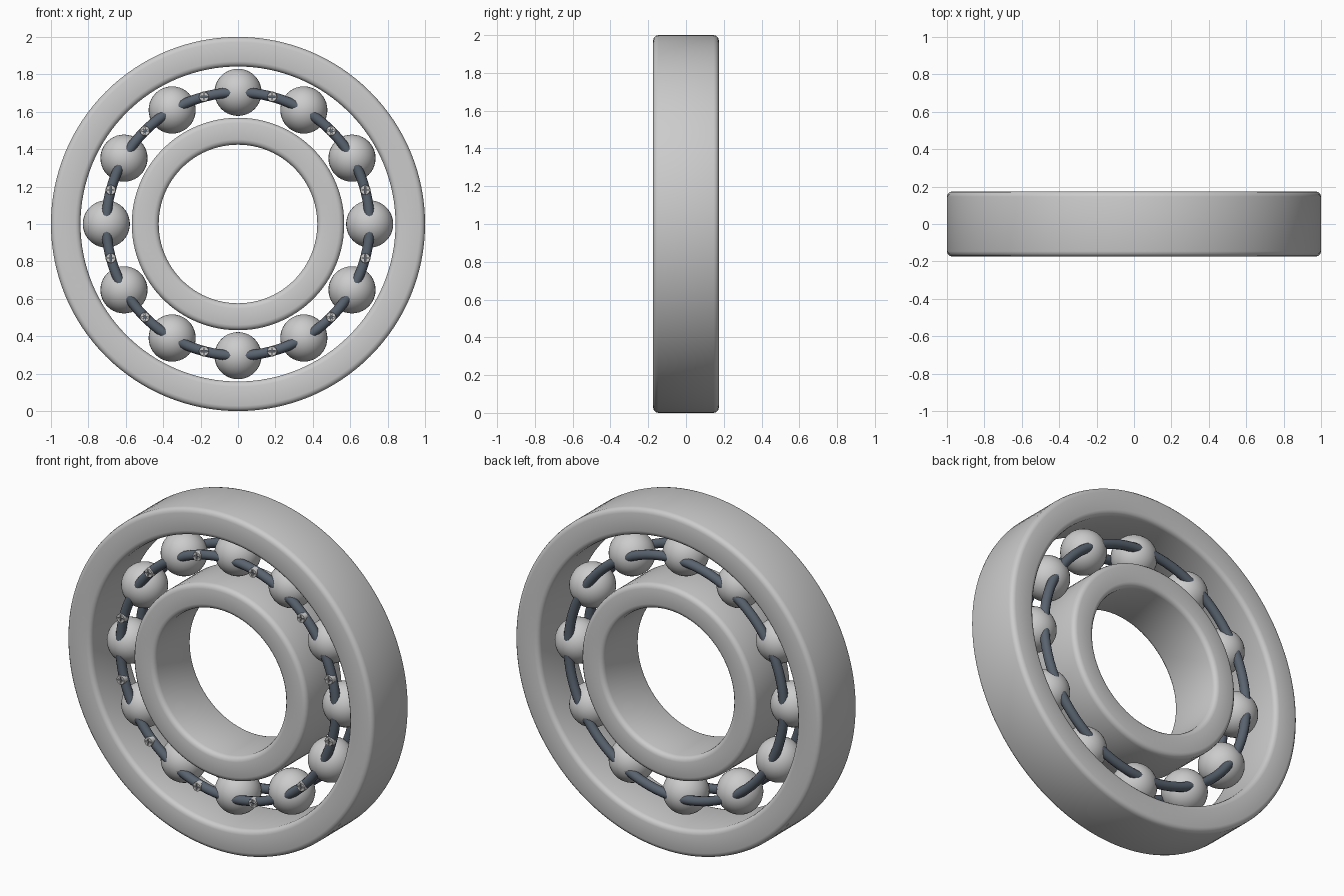
import bpy, bmesh, math
from mathutils import Matrix, Vector

if "Cube" in bpy.data.objects:
    bpy.data.objects.remove(bpy.data.objects["Cube"])

CZ = 1.0            # bearing axis height
PITCH = 0.704       # ball circle radius
COUNT = 12
HALF = 0.174        # half width of the rings


def finish(name, bm, smooth=40, mat=None):
    bmesh.ops.recalc_face_normals(bm, faces=bm.faces)
    me = bpy.data.meshes.new(name)
    bm.to_mesh(me)
    bm.free()
    ob = bpy.data.objects.new(name, me)
    bpy.context.collection.objects.link(ob)
    if mat:
        me.materials.append(mat)
    bpy.ops.object.select_all(action='DESELECT')
    ob.select_set(True)
    bpy.context.view_layer.objects.active = ob
    bpy.ops.object.shade_smooth_by_angle(angle=math.radians(smooth))
    return ob


def lathe(name, profile, steps, mat=None):
    """Spin a closed (radius, y) profile round the bearing axis."""
    bm = bmesh.new()
    rows = []
    for i in range(steps):
        a = 2 * math.pi * i / steps
        rows.append([bm.verts.new((r * math.sin(a), y, CZ + r * math.cos(a)))
                     for r, y in profile])
    n = len(profile)
    for i in range(steps):
        p, q = rows[i], rows[(i + 1) % steps]
        for j in range(n):
            k = (j + 1) % n
            bm.faces.new((p[j], p[k], q[k], q[j]))
    return finish(name, bm, 40, mat)


def race_profile(r0, r1, c=0.028, seg=3):
    """Rectangle with rounded corners."""
    pts = []
    for cr, cy, start in ((r1 - c, HALF - c, 0), (r0 + c, HALF - c, 90),
                          (r0 + c, c - HALF, 180), (r1 - c, c - HALF, 270)):
        for s in range(seg + 1):
            a = math.radians(start + 90 * s / seg)
            pts.append((cr + c * math.cos(a), cy + c * math.sin(a)))
    return pts


def on_pitch(angle, y=0.0):
    return Vector((PITCH * math.sin(angle), y, CZ + PITCH * math.cos(angle)))


dark = bpy.data.materials.new("dark_cage")
dark.diffuse_color = (0.10, 0.125, 0.16, 1)
dark.use_nodes = True
dark.node_tree.nodes["Principled BSDF"].inputs["Base Color"].default_value = dark.diffuse_color

# Races
lathe("outer_race", race_profile(0.842, 1.0), 128)
lathe("inner_race", race_profile(0.424, 0.568), 96)

# Balls
for i in range(COUNT):
    bm = bmesh.new()
    bmesh.ops.create_uvsphere(bm, u_segments=32, v_segments=20, radius=0.126)
    bm.transform(Matrix.Translation(on_pitch(2 * math.pi * i / COUNT)))
    finish(f"ball_{i + 1}", bm, 60)

# Cage rings, one on each side of the balls
for label, side in (("front", -1), ("back", 1)):
    ring = [(PITCH + 0.027 * math.cos(t), side * 0.092 + 0.027 * math.sin(t))
            for t in (2 * math.pi * k / 12 for k in range(12))]
    lathe(f"cage_{label}", ring, 96, dark)

# Screw heads with a cross recess, between the balls on the front
turn = Matrix.Rotation(math.pi / 2, 4, 'X')
bm = bmesh.new()
bmesh.ops.create_cone(bm, cap_ends=True, segments=24, radius1=0.028, radius2=0.025,
                      depth=0.03, matrix=turn)
head = finish("screw_head", bm, 30)
cutters = []
for size in ((0.036, 0.02, 0.007), (0.007, 0.02, 0.036)):
    bm = bmesh.new()
    bmesh.ops.create_cube(bm, size=1, matrix=Matrix.Translation((0, -0.015, 0))
                          @ Matrix.Diagonal((*size, 1)))
    cut = finish("recess_cutter", bm)
    cut.hide_render = True
    cutters.append(cut)
    mod = head.modifiers.new("recess", 'BOOLEAN')
    mod.operation = 'DIFFERENCE'
    mod.solver = 'EXACT'
    mod.object = cut
bpy.context.view_layer.update()
dg = bpy.context.evaluated_depsgraph_get()
screw_mesh = bpy.data.meshes.new_from_object(head.evaluated_get(dg))
for ob in cutters + [head]:
    bpy.data.objects.remove(ob)
for i in range(COUNT):
    ob = bpy.data.objects.new(f"screw_{i + 1}", screw_mesh)
    ob.location = on_pitch(2 * math.pi * (i + 0.5) / COUNT, -0.112)
    bpy.context.collection.objects.link(ob)
